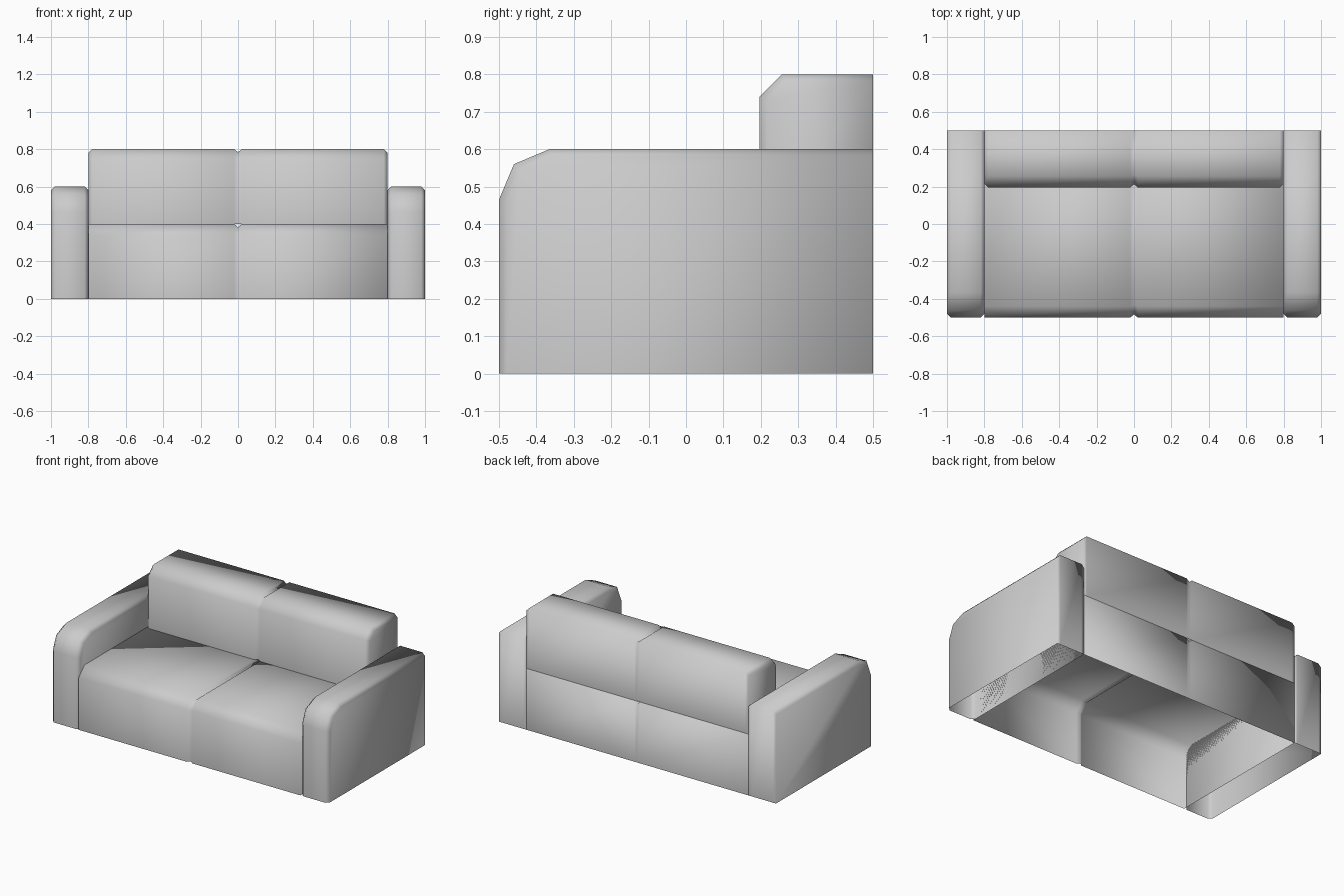
import bpy, bmesh
from mathutils import Vector

if "Cube" in bpy.data.objects:
    bpy.data.objects.remove(bpy.data.objects["Cube"])

BACK = 0.5


def inset(profile, d):
    """Offset a (y, z) polyline inward by d with mitred corners."""
    pts = [Vector(p) for p in profile]
    normals = []
    for a, b in zip(pts, pts[1:]):
        t = (b - a).normalized()
        normals.append(Vector((t.y, -t.x)))
    out = []
    for i, p in enumerate(pts):
        n1 = normals[max(i - 1, 0)]
        n2 = normals[min(i, len(normals) - 1)]
        out.append(p + (n1 + n2) / (1 + n1.dot(n2)) * d)
    return out


def upholstered(name, profile, stations):
    """Loft a front-to-back profile through (x, inset) stations; open underneath."""
    bm = bmesh.new()
    base = profile[0][1]
    rings = []
    for x, d in stations:
        ring = [bm.verts.new((x, y, z)) for y, z in inset(profile, d)]
        ring.append(bm.verts.new((x, BACK, base)))
        rings.append(ring)
    for a, b in zip(rings, rings[1:]):
        for i in range(len(a) - 1):
            bm.faces.new((a[i], b[i], b[i + 1], a[i + 1]))
    bm.faces.new(rings[0])
    bm.faces.new(rings[-1][::-1])
    bmesh.ops.recalc_face_normals(bm, faces=bm.faces)
    for f in bm.faces:
        f.smooth = True
    mesh = bpy.data.meshes.new(name)
    bm.to_mesh(mesh)
    bm.free()
    obj = bpy.data.objects.new(name, mesh)
    bpy.context.collection.objects.link(obj)
    return obj


C = 0.02        # edge chamfer
G = 0.016       # depth of the groove between cushions

# Armrests
arm = [(-0.5, 0), (-0.5, 0.465), (-0.46, 0.56), (-0.365, 0.6), (BACK, 0.6)]
for side, x0 in (("left", -1.0), ("right", 0.8)):
    upholstered(side + "_armrest", arm,
                [(x0, C), (x0 + C, 0), (x0 + 0.2 - C, 0), (x0 + 0.2, C)])

# Seat with a central groove
seat = [(-0.5, 0), (-0.5, 0.34), (-0.44, 0.4), (BACK, 0.4)]
upholstered("seat", seat, [(-0.8, 0), (-C, 0), (0, G), (C, 0), (0.8, 0)])

# Backrest with chamfered ends and a central groove
backrest = [(0.196, 0.4), (0.196, 0.74), (0.256, 0.8), (BACK, 0.8)]
upholstered("backrest", backrest,
            [(-0.8, C), (-0.8 + C, 0), (-C, 0), (0, G), (C, 0), (0.8 - C, 0), (0.8, C)])
